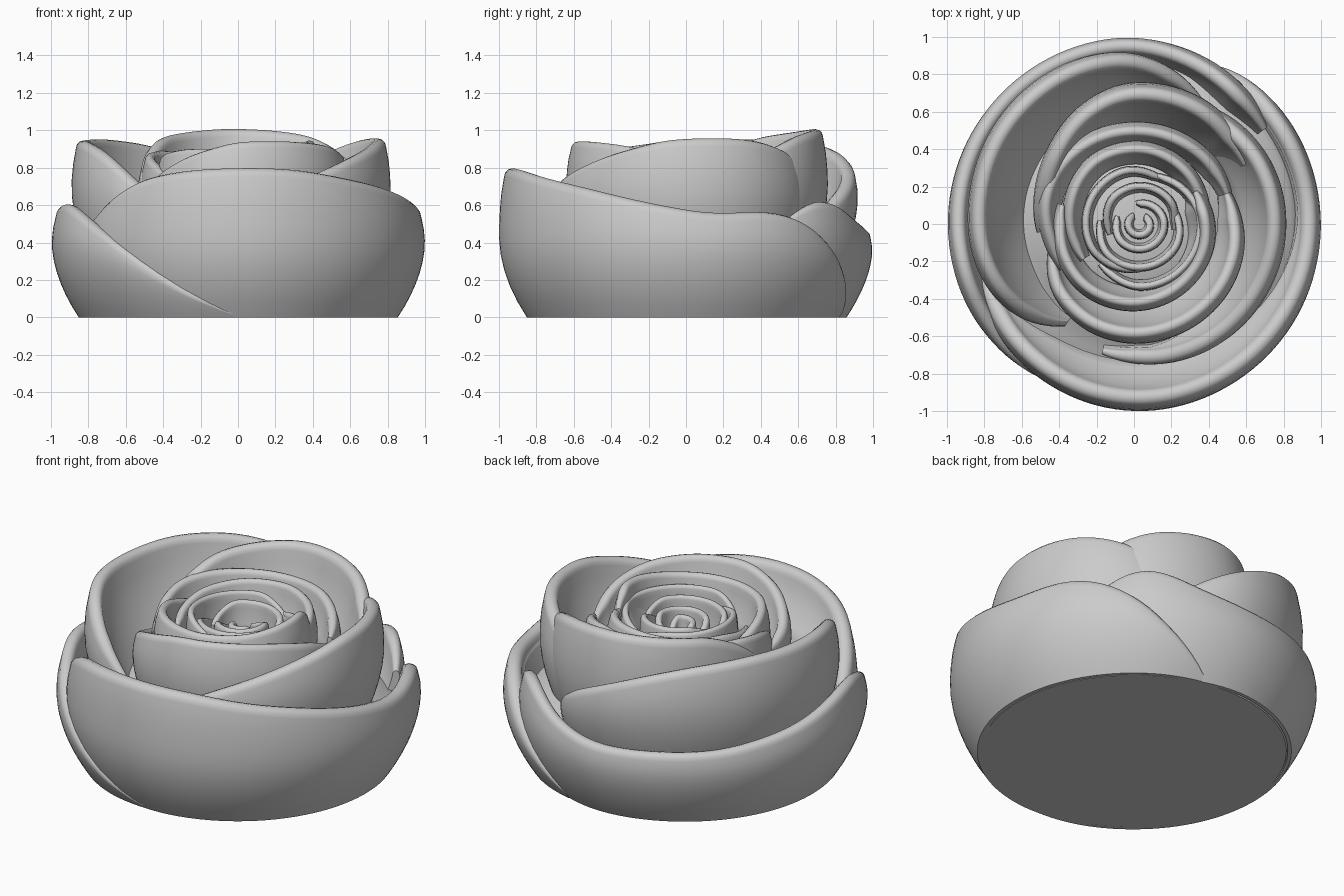
import bpy, bmesh, math

if "Cube" in bpy.data.objects:
    bpy.data.objects.remove(bpy.data.objects["Cube"])

grey = bpy.data.materials.new("soft grey")
grey.diffuse_color = (0.6, 0.6, 0.6, 1)
grey.use_nodes = True
grey.node_tree.nodes["Principled BSDF"].inputs["Base Color"].default_value = grey.diffuse_color


def finish(bm, name):
    bmesh.ops.recalc_face_normals(bm, faces=bm.faces)
    me = bpy.data.meshes.new(name)
    bm.to_mesh(me)
    bm.free()
    me.materials.append(grey)
    ob = bpy.data.objects.new(name, me)
    bpy.context.collection.objects.link(ob)
    bpy.ops.object.select_all(action='DESELECT')
    ob.select_set(True)
    bpy.context.view_layer.objects.active = ob
    bpy.ops.object.shade_smooth_by_angle(angle=math.radians(50))


def sample(keys, step=3):
    """Evenly spaced (angle, radius, height) along smoothed key points."""
    a0, a1 = keys[0][0], keys[-1][0]
    n = max(8, int((a1 - a0) / step))
    rows = []
    for i in range(n + 1):
        a = a0 + (a1 - a0) * i / n
        for p, q in zip(keys, keys[1:]):
            if a <= q[0] + 1e-6:
                t = (a - p[0]) / (q[0] - p[0])
                rows.append([a, p[1] + (q[1] - p[1]) * t, p[2] + (q[2] - p[2]) * t])
                break
    for _ in range(8):
        old = [r[:] for r in rows]
        for i in range(1, len(rows) - 1):
            for k in (1, 2):
                rows[i][k] = (old[i - 1][k] + 2 * old[i][k] + old[i + 1][k]) / 4
    return rows


def petal(name, keys, z0, floor, w=0.035, bulge=0.15, mid=0.45, slope=0.35, roll=0.04, cx=0.0):
    """Curved shell with a rounded rim, swept round an upright axis."""
    rows = sample(keys)
    bm = bmesh.new()
    rings = []
    for i, (a, R, H) in enumerate(rows):
        H = max(H, z0 + 0.03)
        end = min(i, len(rows) - 1 - i) / 5
        ww = min(w * (0.45 + 0.55 * min(1, end)), (H - z0) * 0.4)
        top = H - ww
        curl = roll * min(1, (H - z0) / 0.5)

        def outer(z):
            k = 1 - min((z - z0) / mid, 1)
            return R * (1 - bulge * k * k) - curl * ((z - z0) / (H - z0)) ** 6

        sec = [(outer(z0 + (top - z0) * j / 9), z0 + (top - z0) * j / 9) for j in range(10)]
        c = sec[-1][0] - ww
        for j in range(1, 7):                       # rounded rim
            t = math.pi * j / 6
            sec.append((c + ww * math.cos(t), top + ww * math.sin(t)))
        low = max(z0, min(floor, top - 0.02))
        for j in range(1, 7):                       # inner wall
            d = (top - low) * j / 6
            sec.append((max(0.005, c - ww - slope * d * (0.4 + 0.6 * j / 6)), top - d))
        sec.append((max(0.004, min(sec[-1][0], sec[0][0] - 0.02)), z0))
        ca, sa = math.cos(math.radians(a)), math.sin(math.radians(a))
        rings.append([bm.verts.new((cx + r * ca, r * sa, z)) for r, z in sec])
    m = len(rings[0])
    for p, q in zip(rings, rings[1:]):
        for j in range(m):
            bm.faces.new((p[j], p[(j + 1) % m], q[(j + 1) % m], q[j]))
    bm.faces.new(rings[0])
    bm.faces.new(rings[-1])
    finish(bm, name)


# Solid heart that closes the gaps between the petals
profile = [(0.83, 0), (0.89, 0.12), (0.9, 0.3), (0.84, 0.38), (0.7, 0.42),
           (0.56, 0.5), (0.42, 0.62), (0.28, 0.68), (0.1, 0.7)]
bm = bmesh.new()
N = 96
loops = [[bm.verts.new((r * math.cos(2 * math.pi * i / N), r * math.sin(2 * math.pi * i / N), z))
          for i in range(N)] for r, z in profile]
for p, q in zip(loops, loops[1:]):
    for i in range(N):
        bm.faces.new((p[i], p[(i + 1) % N], q[(i + 1) % N], q[i]))
bm.faces.new(loops[0])
bm.faces.new(loops[-1])
finish(bm, "flower_heart")

# Outer pair of petals
petal("outer_front_petal",
      [(198, .90, .42), (217, .94, .6), (235, .965, .74), (255, .99, .79), (275, 1.005, .8),
       (290, 1.005, .79), (323, 1.005, .7), (348, 1.005, .61), (368, 1.005, .55), (388, 1.005, .57),
       (400, 1.005, .53), (411, 1.005, .42), (421, 1.005, .28), (436, .995, .05)],
      0, 0.5, w=0.045, slope=0.6)
petal("outer_back_petal",
      [(36, .91, .5), (50, .945, .64), (60, .965, .62), (72, .985, .52), (92, 1.015, .45),
       (135, 1.01, .46), (165, 1.005, .52), (185, 1.0, .59), (197, 1.0, .625), (215, 1, .51),
       (233, 1, .35), (250, 1.005, .18), (268, 1.0, .03)],
      0, 0.3, w=0.038, slope=0.4)

# Second layer: wide left petal
petal("second_left_petal",
      [(62, .82, .5), (76, .89, .64), (92, .94, .76), (110, .945, .87), (126, .935, .93), (148, .92, .955),
       (170, .9, .945), (190, .89, .945), (206, .86, .89), (222, .8, .73), (236, .7, .55)],
      0.15, 0.42, w=0.04, bulge=0.2, mid=0.6, slope=0.5)
# Second layer: right and back petals
petal("second_right_petal",
      [(-104, .77, .5), (-85, .79, .6), (-62, .8, .74), (-35, .81, .86), (-8, .82, .95), (12, .82, .96),
       (28, .81, .95), (42, .79, .91), (54, .77, .85), (64, .74, .78)],
      0.2, 0.55, w=0.04, bulge=0.2, mid=0.55, slope=0.45)
petal("second_back_petal",
      [(28, .73, .82), (42, .755, .9), (56, .77, .97), (75, .77, 1), (95, .76, 1.01), (115, .7, .99),
       (138, .62, .96), (160, .57, .86), (185, .54, .7)],
      0.2, 0.55, w=0.04, bulge=0.2, mid=0.55, slope=0.35)

# Third group, turned between the second layer
petal("third_front_petal",
      [(198, .5, .7), (218, .58, .76), (245, .63, .87), (270, .645, .94), (300, .64, .94), (325, .63, .92),
       (350, .61, .86), (378, .56, .74)],
      0.35, 0.64, w=0.032, bulge=0.15, mid=0.4, slope=0.4)
petal("third_back_petal",
      [(18, .56, .78), (35, .57, .84), (60, .56, .89), (90, .55, .89), (120, .55, .89), (145, .55, .89),
       (165, .54, .88), (190, .5, .83), (212, .48, .76)],
      0.4, 0.66, w=0.028, bulge=0.15, mid=0.35, slope=0.3)

# Inner petals
petal("fourth_front_petal",
      [(165, .43, .8), (195, .45, .87), (230, .47, .9), (270, .47, .9), (310, .46, .91),
       (345, .45, .94), (370, .43, .95), (388, .41, .86)],
      0.45, 0.68, w=0.026, bulge=0.12, mid=0.3, slope=0.3)
petal("fourth_back_petal",
      [(10, .42, .82), (40, .44, .87), (80, .45, .89), (120, .44, .88), (160, .4, .86), (215, .36, .78)],
      0.45, 0.68, w=0.024, bulge=0.12, mid=0.3, slope=0.3)

# Tight swirl in the middle
for name, start, sweep, r, h in (("fifth_front_petal", 225, 210, .36, .87),
                                 ("fifth_back_petal", 60, 215, .32, .87),
                                 ("sixth_front_petal", 175, 225, .26, .85),
                                 ("sixth_back_petal", 350, 210, .23, .85),
                                 ("bud_petal", 160, 300, .16, .83),
                                 ("bud_core", 120, 300, .085, .81)):
    e = start + sweep
    petal(name, [(start, r * .88, h - .09), (start + sweep * .2, r, h - .01),
                 (start + sweep * .7, r * .97, h), (e, r * .8, h - .08)],
          0.5, 0.7, w=0.018, bulge=0.1, mid=0.25, slope=0.12, roll=0.015, cx=0.03)
